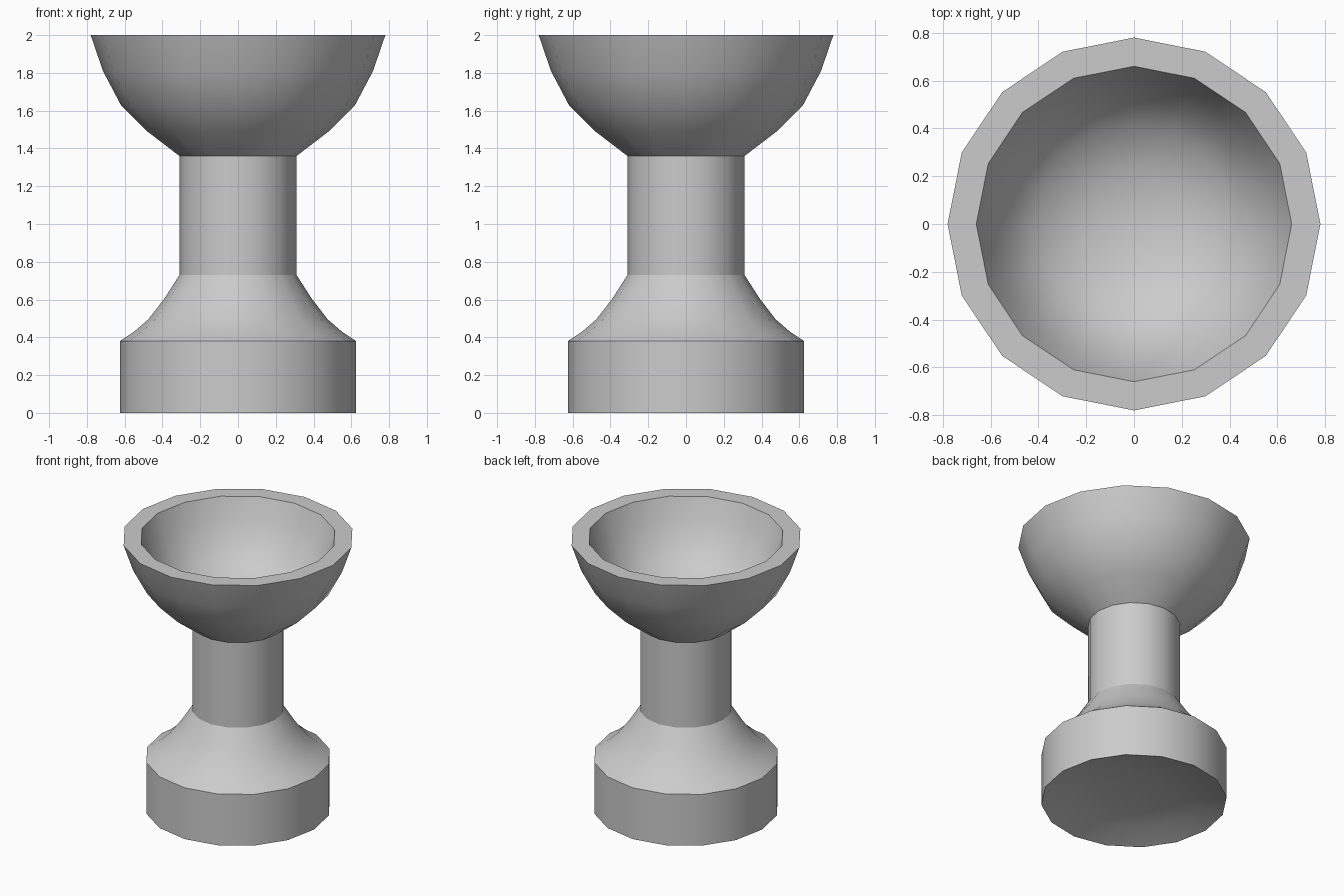
import bpy, bmesh, math

if "Cube" in bpy.data.objects:
    bpy.data.objects.remove(bpy.data.objects["Cube"])

SIDES = 16

def lathe(name, profile):
    """Revolve (radius, z) points around z; radius 0 makes a pole."""
    bm = bmesh.new()
    rings = []
    for r, z in profile:
        n = SIDES if r > 0 else 1
        rings.append([bm.verts.new((r * math.cos(2 * math.pi * i / SIDES),
                                    r * math.sin(2 * math.pi * i / SIDES), z)) for i in range(n)])
    for a, b in zip(rings, rings[1:]):
        for i in range(SIDES):
            j = (i + 1) % SIDES
            quad = [a[i % len(a)], a[j % len(a)], b[j % len(b)], b[i % len(b)]]
            bm.faces.new(list(dict.fromkeys(quad)))
    bmesh.ops.recalc_face_normals(bm, faces=bm.faces)
    mesh = bpy.data.meshes.new(name)
    bm.to_mesh(mesh)
    bm.free()
    obj = bpy.data.objects.new(name, mesh)
    bpy.context.collection.objects.link(obj)
    bpy.ops.object.select_all(action='DESELECT')
    obj.select_set(True)
    bpy.context.view_layer.objects.active = obj
    bpy.ops.object.shade_smooth_by_angle(angle=math.radians(30))
    return obj

# Underside: shallow hollow
underside = [(0, 0.10), (0.25, 0.09), (0.45, 0.06), (0.625, 0)]
# Foot: straight drum with a concave flare up to the stem
foot = [(0.625, 0.38), (0.55, 0.43), (0.475, 0.495), (0.39, 0.605), (0.31, 0.73)]
# Stem top and outer bowl wall
bowl_outer = [(0.31, 1.36), (0.48, 1.49), (0.62, 1.63), (0.715, 1.81), (0.78, 2.0)]
# Flat rim and inside of the bowl
bowl_inner = [(0.66, 2.0), (0.605, 1.85), (0.52, 1.70), (0.41, 1.585), (0.22, 1.50), (0, 1.48)]

lathe("goblet", underside + foot + bowl_outer + bowl_inner)
